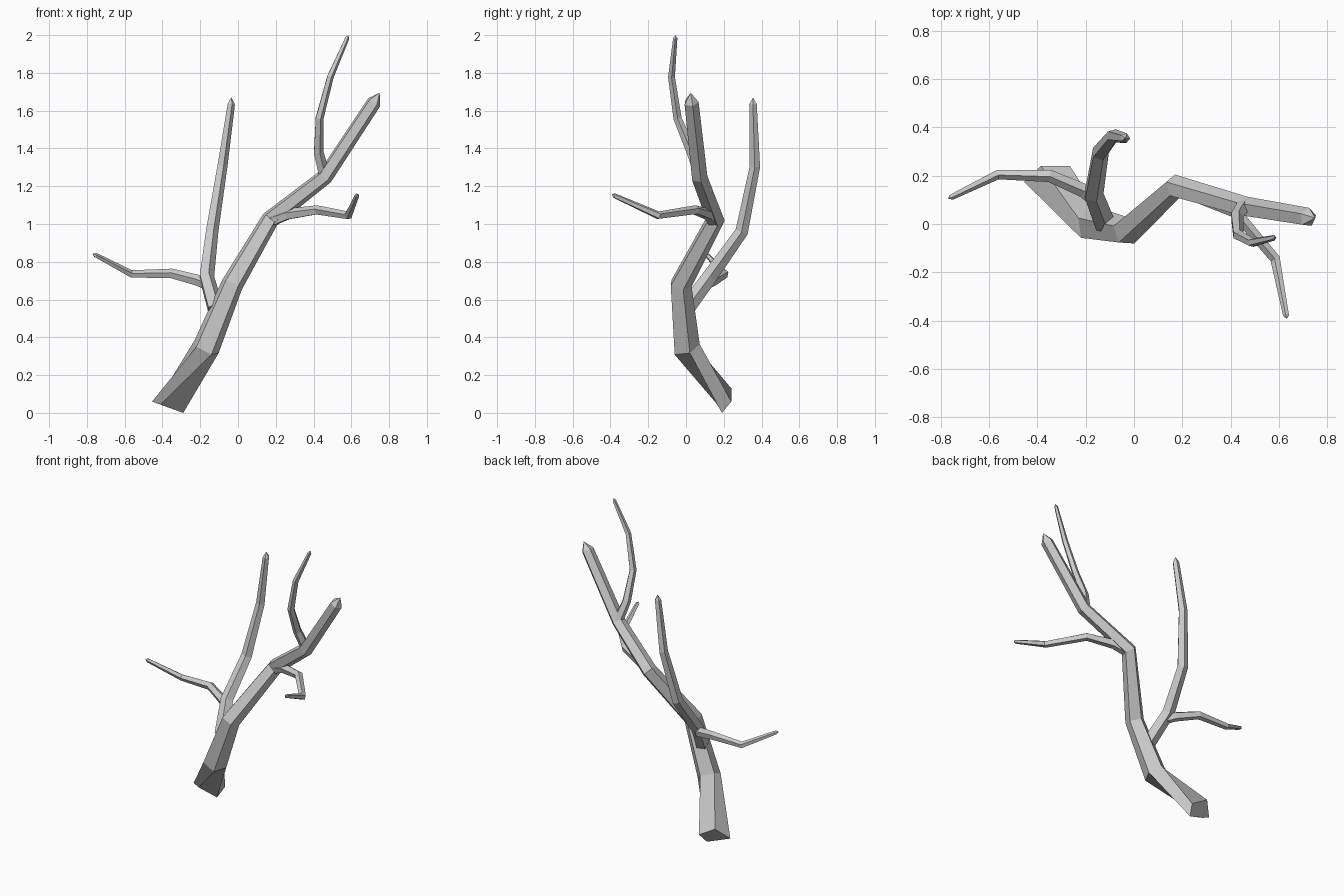
import bpy, bmesh, math
from mathutils import Vector

SIDES = 5


def limb(name, path, tip, ref=(1, 0, 0), base=None):
    """Five-sided tapering tube through (x, y, z, radius) points, closed by a short pointed tip."""
    pts = [Vector(p[:3]) for p in path]
    bm = bmesh.new()
    rings = []
    u = Vector(ref)
    for i, p in enumerate(pts):
        # ring plane bisects the bend between neighbouring segments
        t = Vector()
        if i > 0:
            t += (p - pts[i - 1]).normalized()
        if i < len(pts) - 1:
            t += (pts[i + 1] - p).normalized()
        t.normalize()
        u = (u - t * u.dot(t)).normalized()
        v = t.cross(u)
        if i == 0 and base:
            ring = [bm.verts.new(c) for c in base]
        else:
            ring = []
            for k in range(SIDES):
                a = 2 * math.pi * k / SIDES
                ring.append(bm.verts.new(p + (u * math.cos(a) + v * math.sin(a)) * path[i][3]))
        rings.append(ring)
    for a, b in zip(rings, rings[1:]):
        for k in range(SIDES):
            n = (k + 1) % SIDES
            bm.faces.new((a[k], a[n], b[n], b[k]))
    apex = bm.verts.new(tip)
    for k in range(SIDES):
        bm.faces.new((rings[-1][k], rings[-1][(k + 1) % SIDES], apex))
    bm.faces.new(rings[0][::-1])
    bmesh.ops.recalc_face_normals(bm, faces=bm.faces)
    mesh = bpy.data.meshes.new(name)
    bm.to_mesh(mesh)
    bm.free()
    ob = bpy.data.objects.new(name, mesh)
    bpy.context.collection.objects.link(ob)
    return ob


# Main stem with an obliquely broken base
limb("main_stem",
     [(-0.36, 0.20, 0.06, 0.09), (-0.17, 0.00, 0.345, 0.076), (-0.032, -0.03, 0.68, 0.061),
      (0.17, 0.155, 1.025, 0.050), (0.46, 0.07, 1.25, 0.044), (0.72, 0.027, 1.645, 0.040)],
     (0.75, 0.025, 1.695),
     base=[(-0.29, 0.19, 0.0), (-0.265, 0.24, 0.06), (-0.385, 0.24, 0.13),
           (-0.455, 0.175, 0.06), (-0.41, 0.165, 0.045)])

# Tall rear branch
limb("rear_branch",
     [(-0.12, 0.00, 0.55, 0.046), (-0.168, 0.125, 0.72, 0.042), (-0.14, 0.295, 0.96, 0.036),
      (-0.085, 0.365, 1.305, 0.029), (-0.037, 0.355, 1.635, 0.021)],
     (-0.035, 0.355, 1.67))

# Side branch growing left from the rear branch
limb("left_branch",
     [(-0.16, 0.10, 0.68, 0.032), (-0.21, 0.14, 0.70, 0.031), (-0.35, 0.20, 0.737, 0.027),
      (-0.565, 0.205, 0.735, 0.021), (-0.755, 0.112, 0.835, 0.013)],
     (-0.77, 0.105, 0.843), ref=(0, 0, 1))

# Side branch reaching forward on the right
limb("front_branch",
     [(0.18, 0.145, 1.02, 0.036), (0.26, 0.12, 1.05, 0.032), (0.42, 0.05, 1.073, 0.026),
      (0.585, -0.145, 1.045, 0.022), (0.63, -0.38, 1.15, 0.013)],
     (0.632, -0.392, 1.158), ref=(0, 0, 1))

# Upper twig
limb("upper_twig",
     [(0.455, 0.075, 1.26, 0.032), (0.425, 0.03, 1.38, 0.028), (0.43, -0.045, 1.56, 0.023),
      (0.488, -0.077, 1.78, 0.019), (0.578, -0.057, 1.985, 0.012)],
     (0.583, -0.057, 2.0))
